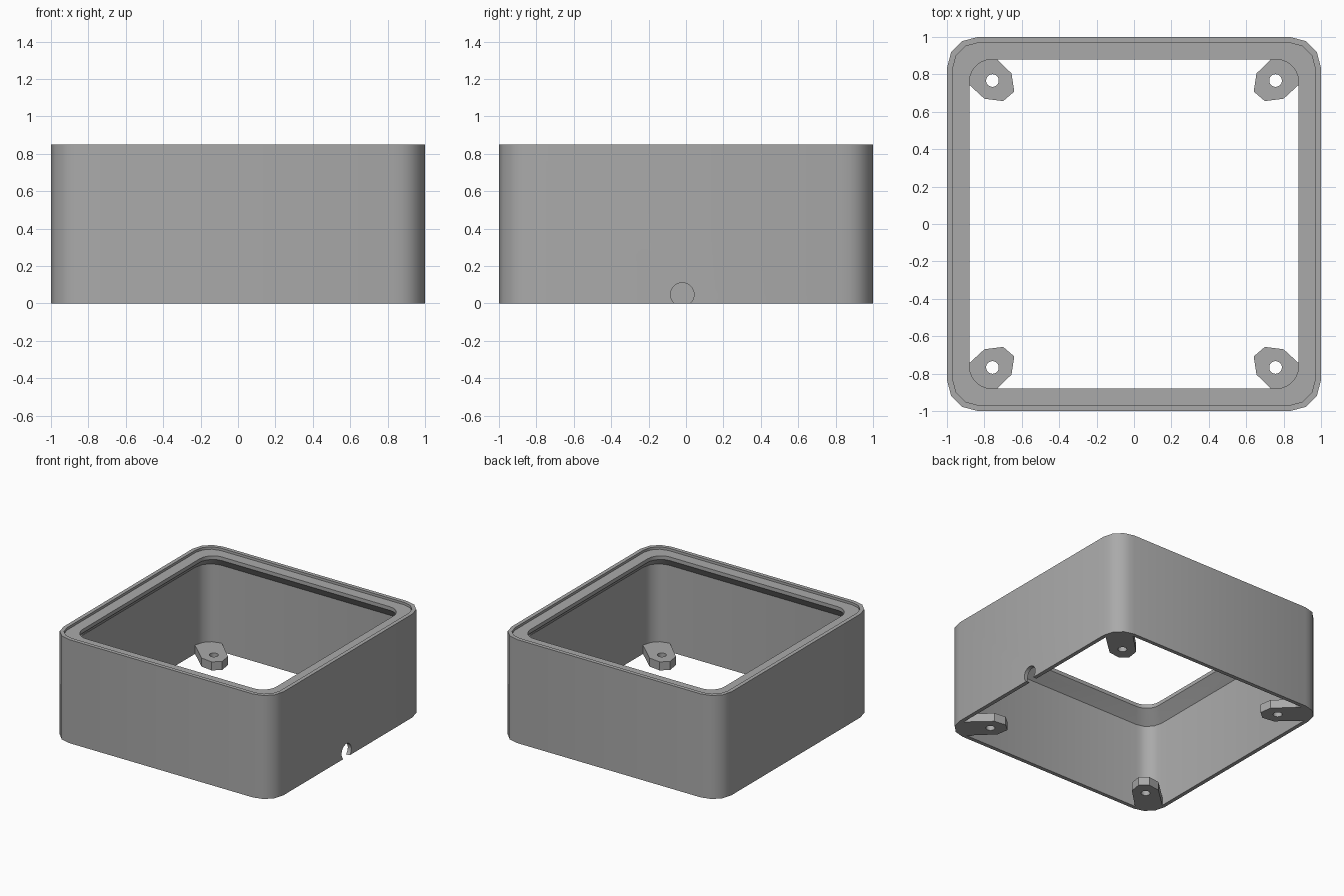
import bpy, bmesh, math
from mathutils import Vector, Matrix

if "Cube" in bpy.data.objects:
    bpy.data.objects.remove(bpy.data.objects["Cube"], do_unlink=True)

grey = bpy.data.materials.new("plain_grey")
grey.use_nodes = True
COLOUR = (0.4, 0.4, 0.4, 1)
grey.diffuse_color = COLOUR
grey.node_tree.nodes["Principled BSDF"].inputs["Base Color"].default_value = COLOUR


def finish(bm, name):
    bmesh.ops.recalc_face_normals(bm, faces=bm.faces)
    mesh = bpy.data.meshes.new(name)
    bm.to_mesh(mesh)
    bm.free()
    obj = bpy.data.objects.new(name, mesh)
    mesh.materials.append(grey)
    bpy.context.collection.objects.link(obj)
    return obj


def rounded_square(half, radius, steps, splits=1):
    """Square outline with rounded corners; splits divide each corner facet."""
    pts = []
    c = half - radius
    for q in range(4):
        turn = Matrix.Rotation(q * math.pi / 2, 2)
        arc = [Vector((c + radius * math.cos(a), c + radius * math.sin(a)))
               for a in (i * math.pi / 2 / steps for i in range(steps + 1))]
        corner = [arc[i].lerp(arc[i + 1], s / splits)
                  for i in range(steps) for s in range(splits)] + [arc[-1]]
        pts += [turn @ p for p in corner]
    return pts


def drill(obj, centre, radius, depth, axis, sides):
    """Cut a round hole, then discard the cutter."""
    bm = bmesh.new()
    spin = Vector((0, 0, 1)).rotation_difference(Vector(axis)).to_matrix().to_4x4()
    bmesh.ops.create_cone(bm, cap_ends=True, segments=sides, radius1=radius,
                          radius2=radius, depth=depth,
                          matrix=Matrix.Translation(centre) @ spin)
    cutter = finish(bm, "hole_cutter")
    cutter.hide_render = True
    mod = obj.modifiers.new("hole", "BOOLEAN")
    mod.operation, mod.solver, mod.object = "DIFFERENCE", "EXACT", cutter
    bpy.ops.object.select_all(action="DESELECT")
    bpy.context.view_layer.objects.active = obj
    obj.select_set(True)
    bpy.ops.object.modifier_apply(modifier=mod.name)
    bpy.data.objects.remove(cutter, do_unlink=True)


def smooth(obj, degrees):
    bpy.ops.object.select_all(action="DESELECT")
    bpy.context.view_layer.objects.active = obj
    obj.select_set(True)
    bpy.ops.object.shade_smooth_by_angle(angle=math.radians(degrees))


# Wall: one closed section of rings, with a stepped rim and a sloped inner lip
outer = rounded_square(1.0, 0.165, 3, 2)
inner = rounded_square(0.968, 0.133, 3, 2)
opening = rounded_square(0.88, 0.12, 6)
section = [(outer, 0), (outer, 0.85), (inner, 0.85), (inner, 0.83),
           (opening, 0.83), (opening, 0.80), (inner, 0.71), (inner, 0)]
bm = bmesh.new()
rings = [[bm.verts.new((p.x, p.y, z)) for p in pts] for pts, z in section]
for k, ring in enumerate(rings):
    nxt = rings[(k + 1) % len(rings)]
    for i in range(len(ring)):
        j = (i + 1) % len(ring)
        bm.faces.new((ring[i], ring[j], nxt[j], nxt[i]))
wall = finish(bm, "enclosure_wall")

# Cable notch in the lower edge of one side
drill(wall, (1.0, -0.02, 0.048), 0.063, 0.3, (1, 0, 0), 32)
smooth(wall, 38)

# Screw tabs in the four corners
TAB = [(0.985, 0.84), (0.94, 0.94), (0.84, 0.985), (0.655, 0.805),
       (0.64, 0.708), (0.70, 0.657), (0.80, 0.67)]
for sx, side in ((1, "left"), (-1, "right")):
    for sy, end in ((1, "back"), (-1, "front")):
        bm = bmesh.new()
        base = bm.faces.new([bm.verts.new((x * sx, y * sy, 0)) for x, y in TAB])
        top = bmesh.ops.extrude_face_region(bm, geom=[base], use_keep_orig=True)["geom"]
        for v in top:
            if isinstance(v, bmesh.types.BMVert):
                v.co.z = 0.07
        tab = finish(bm, f"{end}_{side}_screw_tab")
        drill(tab, (0.757 * sx, 0.767 * sy, 0.03), 0.034, 0.3, (0, 0, 1), 20)
        smooth(tab, 25)
